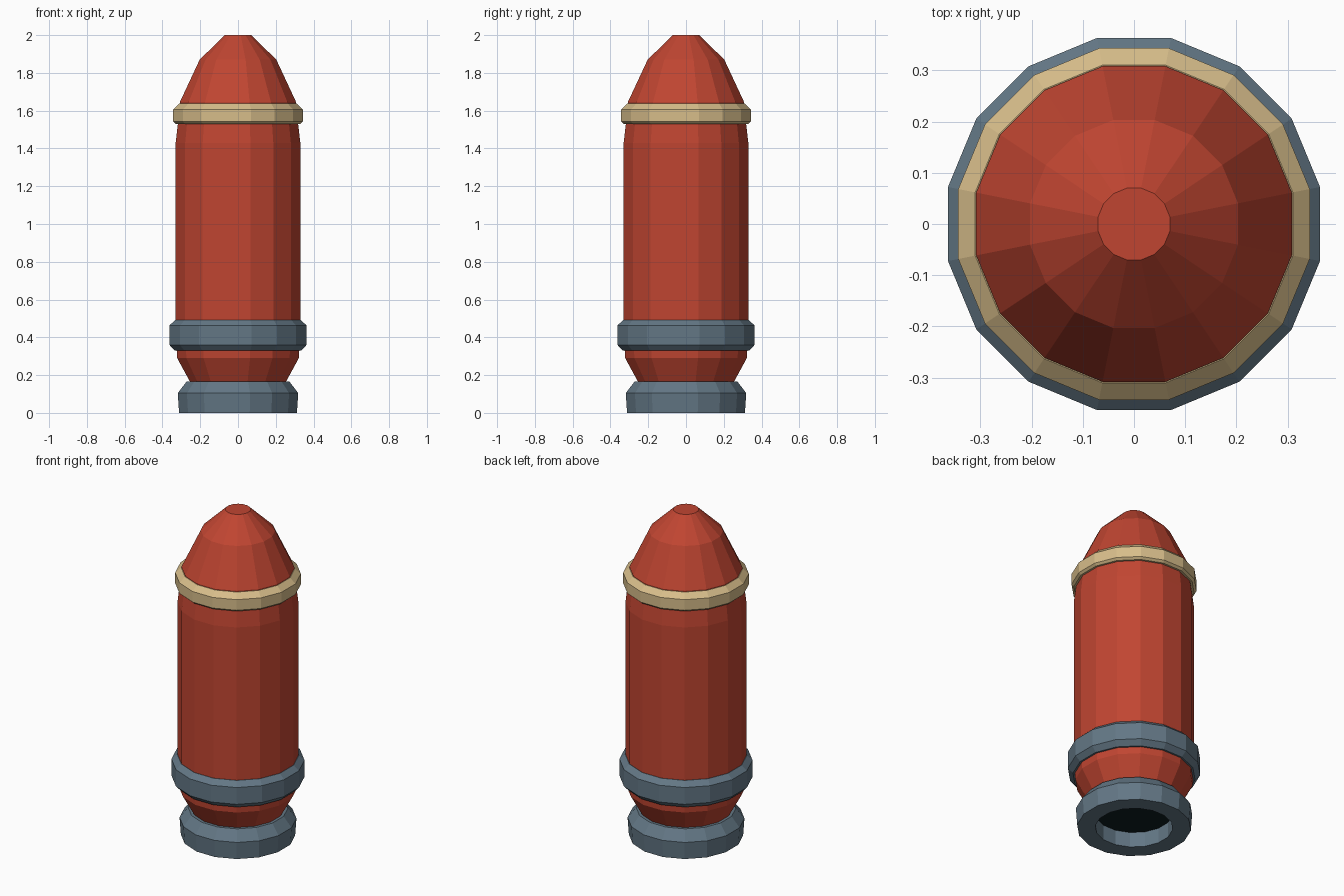
import bpy, bmesh, math

if "Cube" in bpy.data.objects:
    bpy.data.objects.remove(bpy.data.objects["Cube"])

SIDES = 16
HALF = math.pi / SIDES


def material(name, rgb):
    m = bpy.data.materials.new(name)
    m.diffuse_color = (*rgb, 1.0)
    m.use_nodes = True
    m.node_tree.nodes["Principled BSDF"].inputs["Base Color"].default_value = m.diffuse_color
    return m


red = material("brick red", (0.53, 0.060, 0.031))
grey = material("slate grey", (0.125, 0.185, 0.235))
tan = material("sand", (0.68, 0.51, 0.255))
dark = material("dark interior", (0.004, 0.012, 0.014))


def lathe(name, profile, mat, closed=False):
    """Revolve (face distance, z) points; a closed profile makes a ring, an open one is capped."""
    bm = bmesh.new()
    loops = []
    for d, z in profile:
        r = d / math.cos(HALF)
        loops.append([bm.verts.new((r * math.cos(HALF * (2 * i + 1)),
                                    r * math.sin(HALF * (2 * i + 1)), z))
                      for i in range(SIDES)])
    pairs = list(zip(loops, loops[1:]))
    if closed:
        pairs.append((loops[-1], loops[0]))
    else:
        bm.faces.new(loops[0][::-1])
        bm.faces.new(loops[-1])
    for a, b in pairs:
        for i in range(SIDES):
            j = (i + 1) % SIDES
            bm.faces.new((a[i], a[j], b[j], b[i]))
    bmesh.ops.recalc_face_normals(bm, faces=bm.faces)
    mesh = bpy.data.meshes.new(name)
    bm.to_mesh(mesh)
    bm.free()
    mesh.materials.append(mat)
    ob = bpy.data.objects.new(name, mesh)
    bpy.context.collection.objects.link(ob)
    return ob


# Main casing with tapered neck
lathe("casing", [(0.25, 0.14), (0.254, 0.165), (0.322, 0.29), (0.33, 0.42),
                 (0.33, 1.43), (0.316, 1.55), (0.306, 1.60)], red)

# Nose cone
lathe("nose_cone", [(0.306, 1.60), (0.308, 1.645), (0.203, 1.87), (0.07, 2.0)], red)

# Collar below the nose
lathe("collar", [(0.30, 1.53), (0.33, 1.53), (0.343, 1.542), (0.343, 1.607),
                 (0.31, 1.638), (0.30, 1.638)], tan, closed=True)

# Thick lower band
lathe("lower_band", [(0.31, 0.33), (0.335, 0.33), (0.363, 0.36), (0.363, 0.463),
                     (0.332, 0.492), (0.31, 0.492)], grey, closed=True)

# Hollow base nozzle
lathe("base_nozzle", [(0.212, 0.0), (0.312, 0.0), (0.319, 0.105), (0.272, 0.166),
                      (0.212, 0.166)], grey, closed=True)

# Dark plug inside the nozzle
lathe("nozzle_plug", [(0.211, 0.092), (0.211, 0.135)], dark)
